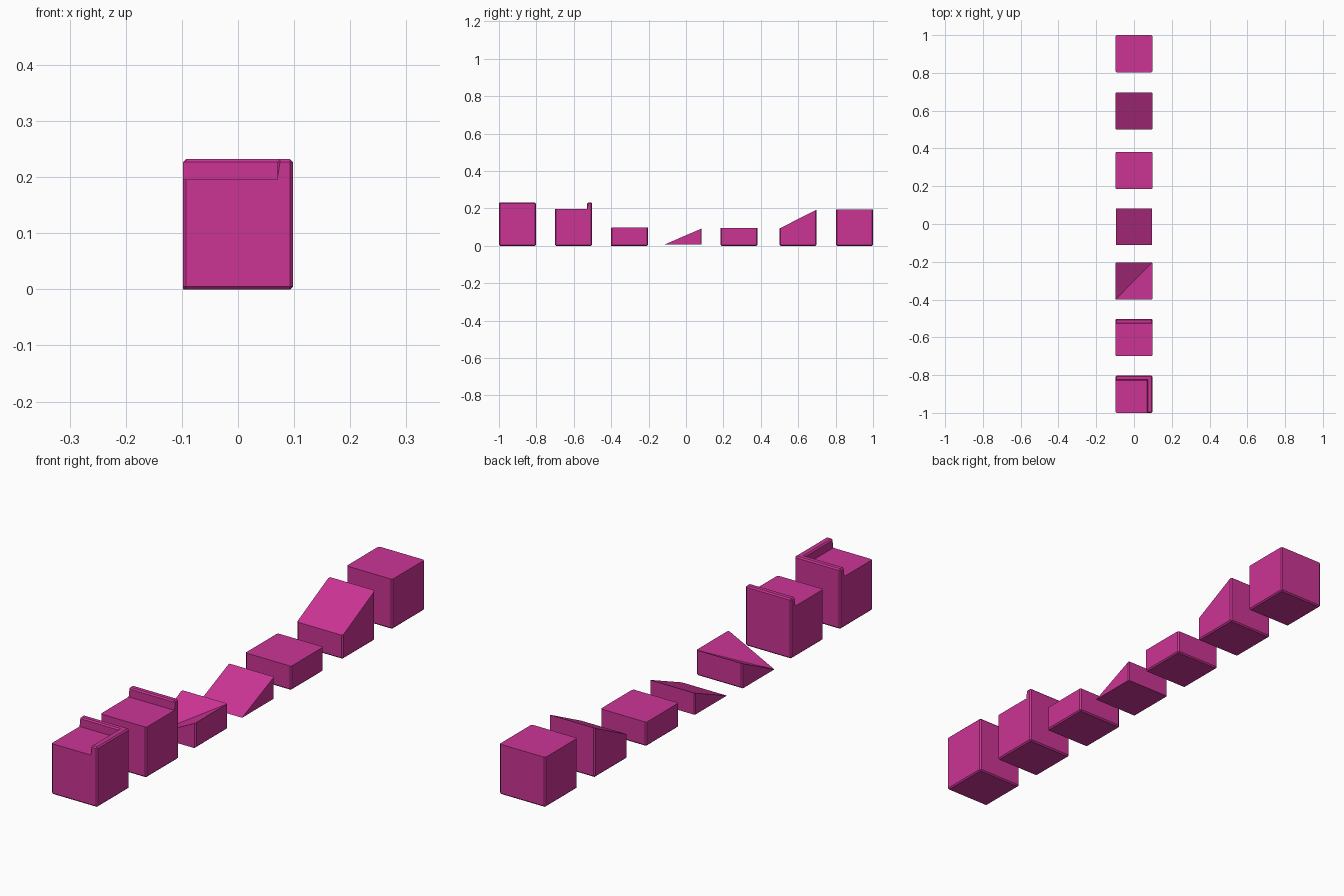
import bpy, bmesh

if "Cube" in bpy.data.objects:
    bpy.data.objects.remove(bpy.data.objects["Cube"])

magenta = bpy.data.materials.new("magenta")
magenta.diffuse_color = (0.6, 0.035, 0.30, 1)
magenta.use_nodes = True
magenta.node_tree.nodes["Principled BSDF"].inputs["Base Color"].default_value = magenta.diffuse_color
W = 0.098      # half width of every tile
LIP = 0.232    # top of the raised rims


def solid(name, verts, faces, bevel=0.005):
    bm = bmesh.new()
    vs = [bm.verts.new(v) for v in verts]
    for f in faces:
        bm.faces.new([vs[i] for i in f])
    bmesh.ops.recalc_face_normals(bm, faces=bm.faces)
    bm.normal_update()

    # Soften upright edges, the base outline and the rim tops only
    def soft(e):
        a, b = e.verts
        if e.calc_face_angle(0) < 0.6 or not e.is_convex:
            return False
        if max(len(a.link_edges), len(b.link_edges)) > 4:
            return False
        upright = (a.co - b.co).xy.length < 1e-5
        low = max(a.co.z, b.co.z) < 0.001
        rim = min(a.co.z, b.co.z) > 0.22
        return upright or low or rim

    if bevel:
        bmesh.ops.bevel(bm, geom=[e for e in bm.edges if soft(e)], offset=bevel,
                        segments=1, affect='EDGES', clamp_overlap=True)
    me = bpy.data.meshes.new(name)
    bm.to_mesh(me)
    bm.free()
    me.materials.append(magenta)
    ob = bpy.data.objects.new(name, me)
    bpy.context.collection.objects.link(ob)
    return ob


def prism(name, profile, half=W, bevel=0.005):
    """Extrude a (y, z) side profile across x."""
    n = len(profile)
    verts = [(x, y, z) for x in (-half, half) for y, z in profile]
    faces = [list(range(n)), list(range(n, 2 * n))]
    faces += [(i, (i + 1) % n, n + (i + 1) % n, n + i) for i in range(n)]
    return solid(name, verts, faces, bevel)


# Corner tile with an L-shaped rim along its back and right sides
y0, y1, yi, xi, zf = -1.0, -0.803, -0.828, 0.07, 0.196
solid("corner_rim_block",
      [(-W, y0, 0), (W, y0, 0), (W, y1, 0), (-W, y1, 0),
       (-W, y0, zf), (xi, y0, zf), (xi, yi, zf), (-W, yi, zf),
       (xi, y0, LIP), (xi, yi, LIP), (-W, yi, LIP),
       (W, y0, LIP), (W, y1, LIP), (-W, y1, LIP)],
      [(0, 1, 2, 3), (4, 5, 6, 7), (5, 8, 9, 6), (6, 9, 10, 7),
       (8, 11, 12, 9), (9, 12, 13, 10), (0, 1, 11, 8, 5, 4),
       (1, 2, 12, 11), (2, 3, 13, 12), (3, 0, 4, 7, 10, 13)])

# Tile with a rim along the back
prism("edge_rim_block", [(-0.70, 0), (-0.503, 0), (-0.503, LIP),
                         (-0.528, LIP), (-0.528, zf), (-0.70, zf)])

# Inner-corner ramp: two slopes meeting in a diagonal valley
y0, y1, h = -0.40, -0.203, 0.098
solid("valley_ramp",
      [(-W, y0, 0), (W, y0, 0), (W, y1, 0), (-W, y1, 0),
       (W, y0, h), (W, y1, h), (-W, y1, h)],
      [(0, 1, 2, 3), (1, 2, 5, 4), (2, 3, 6, 5),
       (3, 0, 6), (0, 1, 4), (0, 4, 5), (0, 5, 6)])

# Low ramp, half block, raised ramp and full block
prism("low_ramp", [(-0.112, 0.008), (0.083, 0.008), (0.083, 0.092)], 0.096, 0.003)
prism("half_block", [(0.185, 0), (0.382, 0), (0.382, 0.094), (0.185, 0.094)])
prism("raised_ramp", [(0.50, 0), (0.697, 0), (0.697, 0.192), (0.50, 0.093)])
prism("full_block", [(0.803, 0), (1.0, 0), (1.0, 0.194), (0.803, 0.194)])
